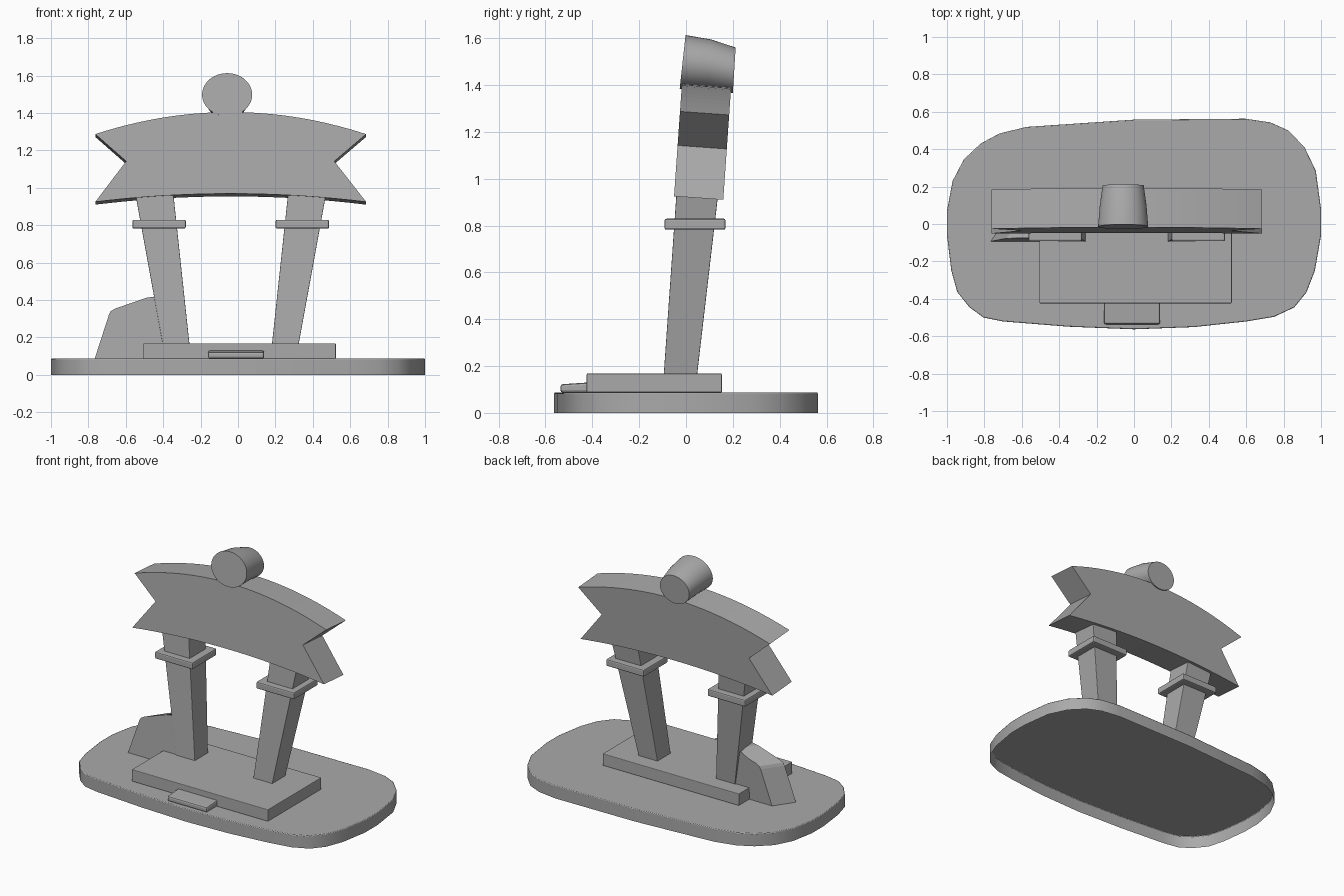
import bpy
import bmesh
import math

cube = bpy.data.objects.get("Cube")
if cube:
    bpy.data.objects.remove(cube, do_unlink=True)

GREY = (0.4, 0.4, 0.4, 1.0)
grey = bpy.data.materials.new("plain_grey")
grey.use_nodes = True
grey.diffuse_color = GREY
grey.node_tree.nodes["Principled BSDF"].inputs["Base Color"].default_value = GREY


def loft(name, rings, bevel=0.0, smooth=False, closed=True):
    """Skin matching rings of points; cap the last ring, and the first if closed."""
    bm = bmesh.new()
    loops = [[bm.verts.new(p) for p in ring] for ring in rings]
    n = len(loops[0])
    for low, high in zip(loops, loops[1:]):
        for i in range(n):
            j = (i + 1) % n
            bm.faces.new((low[i], low[j], high[j], high[i]))
    bm.faces.new(loops[-1])
    if closed:
        bm.faces.new(loops[0][::-1])
    bmesh.ops.recalc_face_normals(bm, faces=bm.faces)
    mesh = bpy.data.meshes.new(name)
    bm.to_mesh(mesh)
    bm.free()
    mesh.materials.append(grey)
    obj = bpy.data.objects.new(name, mesh)
    bpy.context.collection.objects.link(obj)
    if smooth:
        bpy.ops.object.select_all(action="DESELECT")
        obj.select_set(True)
        bpy.context.view_layer.objects.active = obj
        bpy.ops.object.shade_smooth_by_angle(angle=math.radians(30))
    if bevel:
        mod = obj.modifiers.new("soft_edges", "BEVEL")
        mod.width = bevel
        mod.segments = 2
        mod.limit_method = "ANGLE"
        mod.angle_limit = math.radians(50)
    return obj


def rect(x0, x1, y0, y1, z):
    return [(x0, y0, z), (x1, y0, z), (x1, y1, z), (x0, y1, z)]


# Rounded base, a hollow shell open underneath
outline = [
    (-0.72, 0.484), (-0.82, 0.43), (-0.91, 0.345), (-0.97, 0.23), (-1, 0.07),
    (-1, -0.06), (-0.977, -0.248), (-0.945, -0.364), (-0.88, -0.445),
    (-0.805, -0.5), (-0.7, -0.521), (-0.35, -0.549), (0, -0.563),
    (0.322, -0.551), (0.6, -0.521), (0.75, -0.496), (0.857, -0.446),
    (0.922, -0.366), (0.967, -0.25), (1, -0.06), (1, 0.08), (0.972, 0.285),
    (0.912, 0.41), (0.825, 0.5), (0.73, 0.543), (0.595, 0.563), (0, 0.558),
    (-0.575, 0.519),
]
TOP = 0.087
loft("base", [[(x, y, z) for x, y in outline] for z in (0, TOP)],
     bevel=0.005, smooth=True, closed=False)

# Plinth and the small step in front of it
loft("plinth", [rect(-0.506, 0.523, -0.424, 0.153, z) for z in (TOP, 0.168)], bevel=0.004)
step_top = [(x, y, 0.122 if y < -0.5 else 0.131) for x, y, z in rect(-0.16, 0.14, -0.536, -0.4, 0)]
loft("step", [rect(-0.16, 0.14, -0.536, -0.4, TOP), step_top], bevel=0.01)

# Flared leaning columns with collars, mirrored about the arch centre
CENTRE = -0.039
for side, label in ((-1, "right"), (1, "left")):
    def span(inner, outer):
        return sorted((CENTRE + side * inner, CENTRE + side * outer))
    loft(label + "_column", [
        rect(*span(0.219, 0.361), -0.096, 0.046, 0.15),
        rect(*span(0.309, 0.514), -0.037, 0.144, 0.99)], bevel=0.003)
    loft(label + "_collar", [rect(*span(0.24, 0.526), -0.092, 0.169, z)
                             for z in (0.782, 0.829)], bevel=0.008)

# Arched banner with notched ends, leaning back
HALF, STEPS = 0.724, 20
ts = [-1 + 2 * i / STEPS for i in range(STEPS + 1)]
banner = [(CENTRE + HALF * t, 1.405 - 0.118 * t * t) for t in ts]
banner.append((0.515, 1.142))
banner += [(CENTRE + HALF * t, 0.969 - 0.044 * t * t) for t in reversed(ts)]
banner.append((-0.598, 1.142))
front = [(x, -0.051 + 0.07 * (z - 0.925), z) for x, z in banner]
back = [(x, y + 0.21, z - 0.015) for x, y, z in front]
loft("banner", [front, back])

# Tapered round drum on top: half width, top y and z, bottom y and z
rings = []
for rx, yt, zt, yb, zb in ((0.134, -0.002, 1.613, -0.027, 1.383),
                           (0.125, 0.105, 1.595, 0.09, 1.38),
                           (0.11, 0.212, 1.56, 0.2, 1.366)):
    ring = []
    for i in range(48):
        a = math.tau * i / 48
        f = (1 + math.sin(a)) / 2
        ring.append((-0.058 + rx * math.cos(a), yb + (yt - yb) * f, zb + (zt - zb) * f))
    rings.append(ring)
loft("drum", rings, smooth=True)

# Boulder beside the right column, narrowing towards the back
boulder = [(-0.766, TOP), (-0.69, 0.322), (-0.68, 0.341), (-0.655, 0.355),
           (-0.49, 0.412), (-0.45, 0.418), (-0.34, 0.39), (-0.32, TOP)]
rock_front = [(x, -0.092 + 0.062 * (z - 0.1), z) for x, z in boulder]
rock_back = [(x + (0.09 if x < -0.48 else 0.02), y + 0.13, z) for x, y, z in rock_front]
loft("boulder", [rock_front, rock_back])
